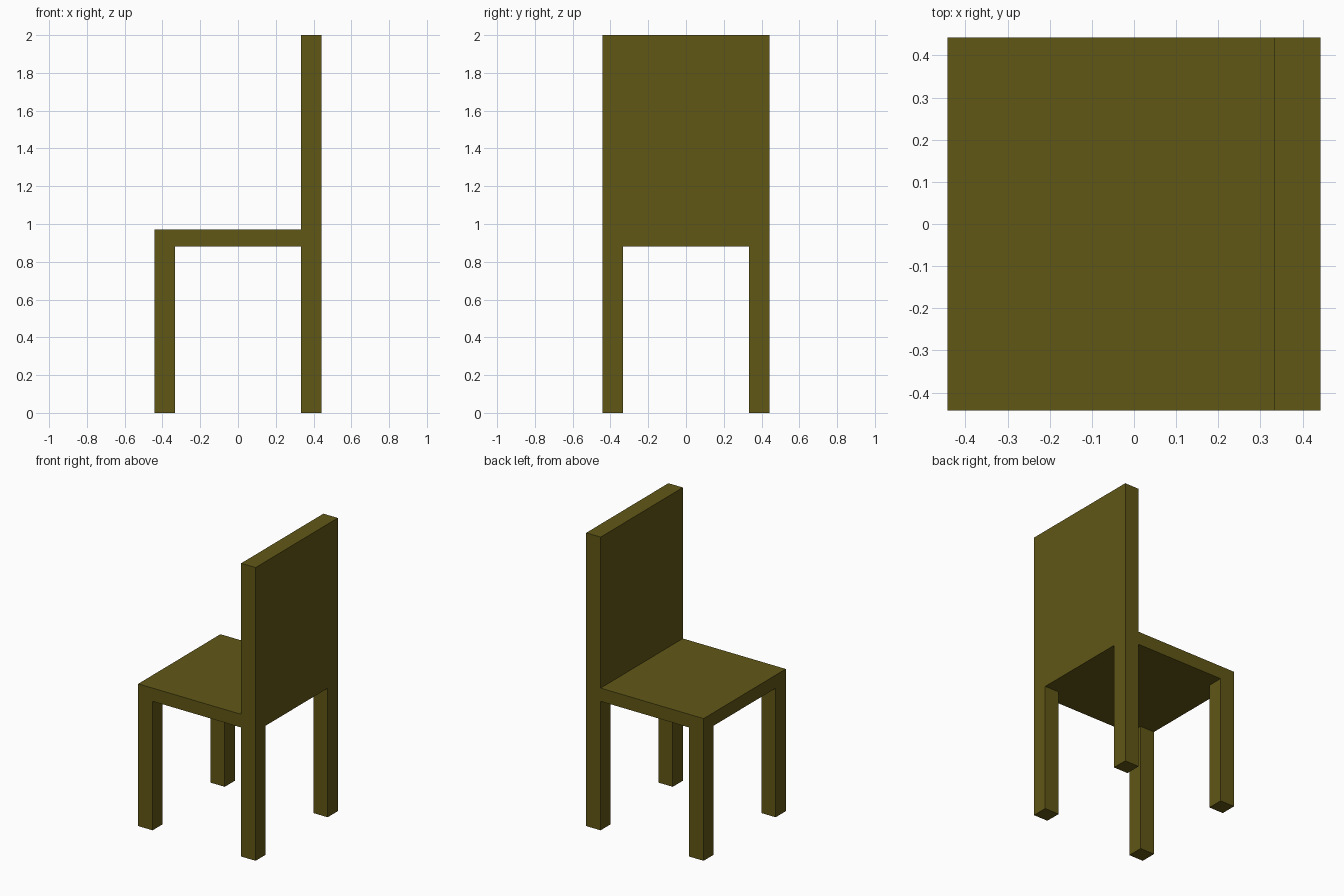
import bpy
import bmesh

if "Cube" in bpy.data.objects:
    bpy.data.objects.remove(bpy.data.objects["Cube"])

HALF = 0.443          # half width and depth
INNER = 0.334         # inner face of legs and backrest
SEAT_BOTTOM, SEAT_TOP, TOP = 0.88, 0.97, 2.0


def extrude(bm, faces, dz):
    """Extrude a face region vertically as one piece."""
    geom = bmesh.ops.extrude_face_region(bm, geom=faces)["geom"]
    verts = [g for g in geom if isinstance(g, bmesh.types.BMVert)]
    bmesh.ops.translate(bm, verts=verts, vec=(0, 0, dz))


def level_faces(bm, z, test):
    """Faces lying flat at height z whose centre passes the test."""
    return [f for f in bm.faces
            if all(abs(v.co.z - z) < 1e-4 for v in f.verts)
            and test(f.calc_center_median())]


bm = bmesh.new()

# Seat: 3 x 3 plan grid, thickened
cuts = (-HALF, -INNER, INNER, HALF)
grid = [[bm.verts.new((x, y, SEAT_BOTTOM)) for y in cuts] for x in cuts]
for i in range(3):
    for j in range(3):
        bm.faces.new((grid[i][j], grid[i + 1][j],
                      grid[i + 1][j + 1], grid[i][j + 1]))
extrude(bm, bm.faces[:], SEAT_TOP - SEAT_BOTTOM)

# Legs: corner cells pulled down to the floor
extrude(bm, level_faces(bm, SEAT_BOTTOM,
                        lambda c: abs(c.x) > INNER and abs(c.y) > INNER),
        -SEAT_BOTTOM)

# Backrest: strip along +x pulled up
extrude(bm, level_faces(bm, SEAT_TOP, lambda c: c.x > INNER), TOP - SEAT_TOP)

bmesh.ops.recalc_face_normals(bm, faces=bm.faces[:])
mesh = bpy.data.meshes.new("chair")
bm.to_mesh(mesh)
bm.free()
chair = bpy.data.objects.new("chair", mesh)
bpy.context.collection.objects.link(chair)

# Dark olive finish
olive = bpy.data.materials.new("dark_olive")
olive.diffuse_color = (0.12, 0.095, 0.008, 1)
olive.use_nodes = True
olive.node_tree.nodes["Principled BSDF"].inputs["Base Color"].default_value = olive.diffuse_color
mesh.materials.append(olive)
